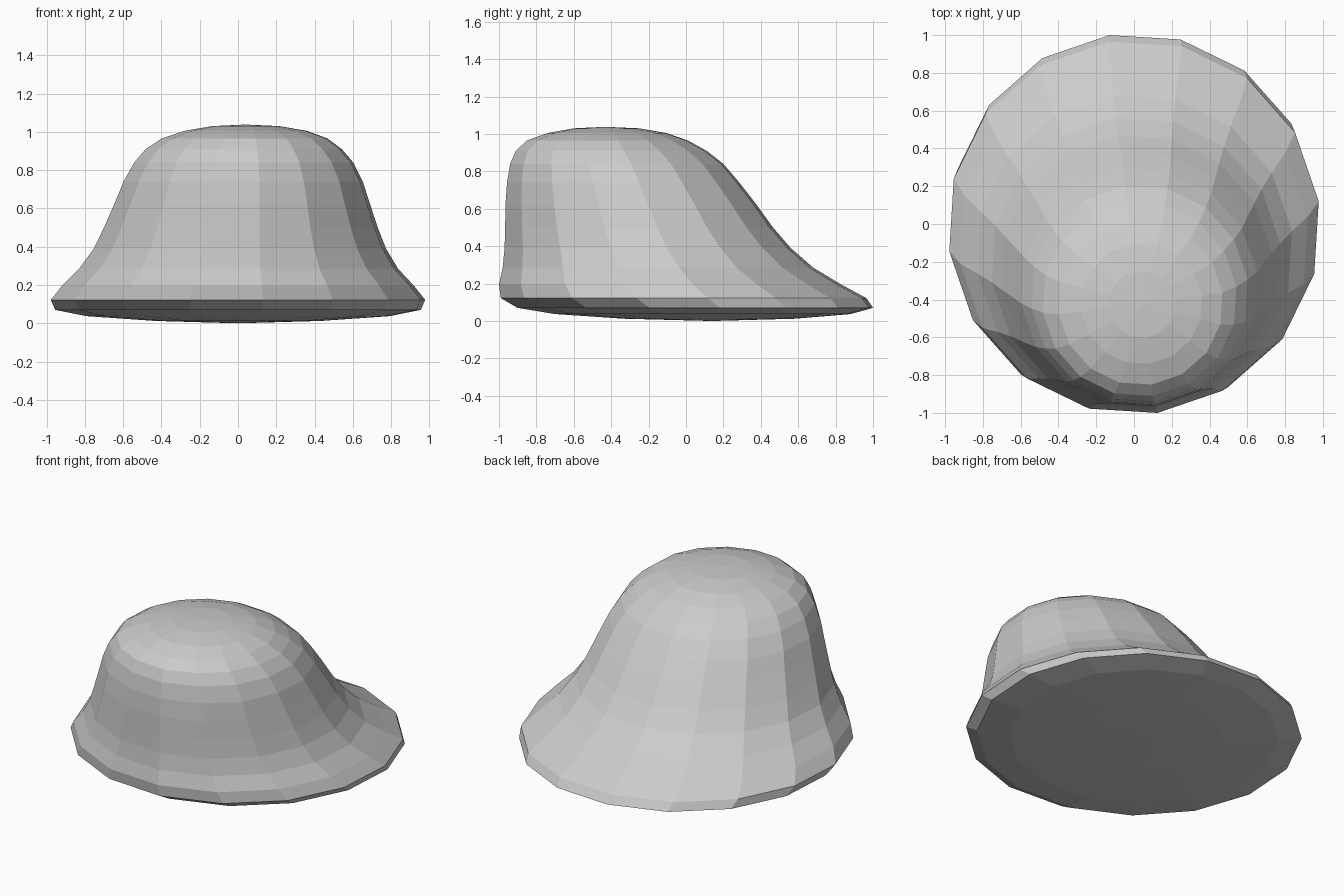
import bpy, bmesh, math

if "Cube" in bpy.data.objects:
    bpy.data.objects.remove(bpy.data.objects["Cube"])

SIDES = 16
OFFSET = math.radians(7.7)

# Ring profile: height, front y, back y, half width, x centre
RINGS = [
    (0.012, -0.33, 0.58, 0.43, 0.00),
    (0.037, -0.70, 0.88, 0.79, 0.00),
    (0.070, -0.90, 1.00, 0.955, 0.00),
    (0.122, -0.99, 0.965, 0.978, 0.00),
    (0.195, -1.00, 0.83, 0.92, 0.00),
    (0.285, -0.98, 0.68, 0.833, 0.003),
    (0.39, -0.97, 0.56, 0.763, 0.01),
    (0.50, -0.967, 0.465, 0.715, 0.015),
    (0.625, -0.965, 0.375, 0.667, 0.022),
    (0.74, -0.957, 0.285, 0.625, 0.027),
    (0.84, -0.94, 0.20, 0.572, 0.03),
    (0.91, -0.91, 0.11, 0.512, 0.03),
    (0.965, -0.85, 0.01, 0.433, 0.035),
    (1.005, -0.74, -0.105, 0.32, 0.04),
    (1.03, -0.60, -0.25, 0.175, 0.04),
]

bm = bmesh.new()


def ring(z, front, back, half, cx):
    k = 1 / math.cos(OFFSET)
    cy, ry = (front + back) / 2, (back - front) / 2 * k
    return [bm.verts.new((cx + half * k * math.cos(OFFSET + i * math.tau / SIDES),
                          cy + ry * math.sin(OFFSET + i * math.tau / SIDES), z))
            for i in range(SIDES)]


# Walls: bridge the stacked rings
loops = [ring(*r) for r in RINGS]
for lo, hi in zip(loops, loops[1:]):
    for i in range(SIDES):
        j = (i + 1) % SIDES
        bm.faces.new((lo[i], lo[j], hi[j], hi[i]))

# Shallow underside and crown caps
bottom = bm.verts.new((0, 0.14, 0))
top = bm.verts.new((0.04, -0.43, 1.038))
for i in range(SIDES):
    j = (i + 1) % SIDES
    bm.faces.new((bottom, loops[0][j], loops[0][i]))
    bm.faces.new((top, loops[-1][i], loops[-1][j]))

bmesh.ops.recalc_face_normals(bm, faces=bm.faces)
mesh = bpy.data.meshes.new("flared_dome")
bm.to_mesh(mesh)
bm.free()
bpy.context.collection.objects.link(bpy.data.objects.new("flared_dome", mesh))
